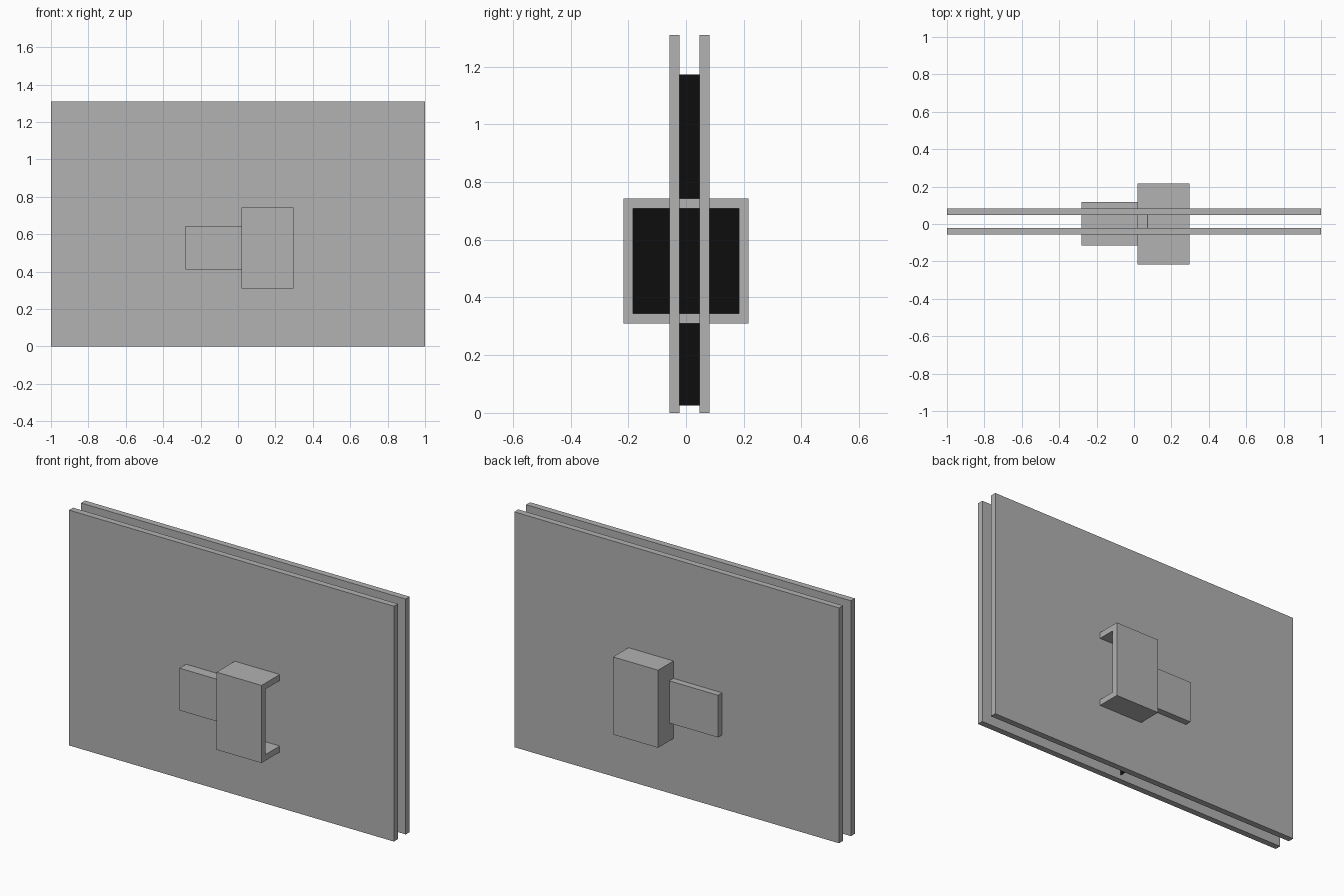
import bpy
import bmesh

if "Cube" in bpy.data.objects:
    bpy.data.objects.remove(bpy.data.objects["Cube"])


def material(name, value):
    m = bpy.data.materials.new(name)
    m.diffuse_color = (value, value, value, 1)
    m.use_nodes = True
    m.node_tree.nodes["Principled BSDF"].inputs["Base Color"].default_value = m.diffuse_color
    return m


grey = material("light_grey", 0.445)
black = material("black", 0.004)


def finish(name, bm, mats):
    mesh = bpy.data.meshes.new(name)
    bm.to_mesh(mesh)
    bm.free()
    for m in mats:
        mesh.materials.append(m)
    obj = bpy.data.objects.new(name, mesh)
    bpy.context.collection.objects.link(obj)
    return obj


def box_mesh(lo, hi):
    bm = bmesh.new()
    bmesh.ops.create_cube(bm, size=1)
    for v in bm.verts:
        v.co = [(a + b) / 2 + c * (b - a) for a, b, c in zip(lo, hi, v.co)]
    return bm


# Two parallel wide panels
finish("front_panel", box_mesh((-1, -0.057, 0), (1, -0.022, 1.31)), [grey])
finish("back_panel", box_mesh((-1, 0.047, 0), (1, 0.082, 1.31)), [grey])

# Solid block running through both panels
finish("through_block", box_mesh((-0.28, -0.115, 0.41), (0.022, 0.118, 0.645)), [grey])

# Hollow housing, open on the right end, with a black cavity floor
WALL, FLOOR_X = 0.048, 0.07
bm = box_mesh((0.02, -0.217, 0.31), (0.297, 0.217, 0.742))
bm.normal_update()
end = [f for f in bm.faces if f.normal.x > 0.9]
bmesh.ops.inset_region(bm, faces=end, thickness=WALL)
floor = bmesh.ops.extrude_discrete_faces(bm, faces=end)["faces"][0]
for v in floor.verts:
    v.co.x = FLOOR_X
floor.material_index = 1
bmesh.ops.recalc_face_normals(bm, faces=bm.faces)
housing = finish("housing", bm, [grey, black])

# Thin black sheet standing in the gap between the panels
finish("gap_sheet", box_mesh((FLOOR_X, -0.022, 0.025), (FLOOR_X + 0.002, 0.047, 1.172)), [black])
